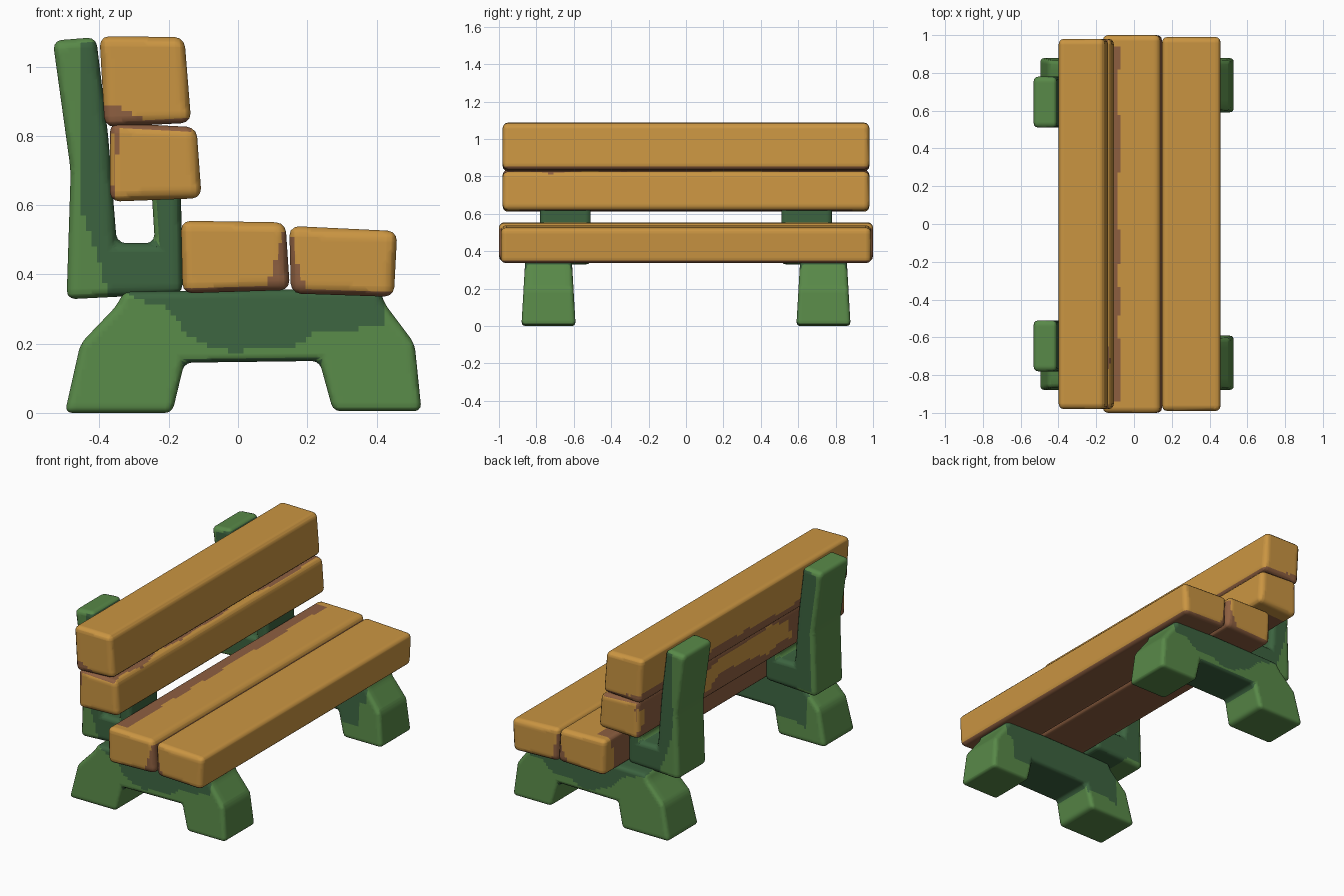
import bpy, bmesh, math
from mathutils import Vector, noise

if "Cube" in bpy.data.objects:
    bpy.data.objects.remove(bpy.data.objects["Cube"])


def material(name, rgb):
    m = bpy.data.materials.new(name)
    m.use_nodes = True
    m.diffuse_color = (*rgb, 1)
    m.node_tree.nodes["Principled BSDF"].inputs["Base Color"].default_value = (*rgb, 1)
    return m


wood = material("golden wood", (0.59, 0.30, 0.054))
worn = material("brown worn wood", (0.27, 0.115, 0.052))
paint = material("green paint", (0.098, 0.25, 0.065))
aged = material("dark green paint", (0.045, 0.125, 0.05))


def ragged(p, scale=7):
    """Signed noise that roughens the edge between two paints."""
    return noise.noise(Vector(p) * scale)


def solid(name, profile, y0, y1, bevel, mats, rule, shape=None):
    """Extrude an x-z profile along y, soften its edges, slice it and paint it."""
    bm = bmesh.new()
    base = bm.faces.new([bm.verts.new((x, y0, z)) for x, z in profile])
    ext = bmesh.ops.extrude_face_region(bm, geom=[base])["geom"]
    for v in ext:
        if isinstance(v, bmesh.types.BMVert):
            v.co.y = y1
    bmesh.ops.recalc_face_normals(bm, faces=bm.faces)
    if shape:
        for v in bm.verts:
            v.co = shape(v.co)
    bmesh.ops.bevel(bm, geom=bm.edges[:], offset=bevel, segments=3, profile=0.5,
                    affect='EDGES', clamp_overlap=True)
    # slice on a grid so the paint borders can follow the rule
    for axis, step in enumerate((0.015, 0.03, 0.015)):
        lo = min(v.co[axis] for v in bm.verts)
        hi = max(v.co[axis] for v in bm.verts)
        count = int((hi - lo) / step)
        for i in range(1, count):
            co, no = Vector(), Vector()
            co[axis], no[axis] = lo + (hi - lo) * i / count, 1
            bmesh.ops.bisect_plane(bm, geom=bm.verts[:] + bm.edges[:] + bm.faces[:],
                                   plane_co=co, plane_no=no, dist=1e-5)
    bm.normal_update()
    for f in bm.faces:
        f.material_index = int(rule(f.calc_center_median(), f.normal))
    mesh = bpy.data.meshes.new(name)
    bm.to_mesh(mesh)
    bm.free()
    for m in mats:
        mesh.materials.append(m)
    ob = bpy.data.objects.new(name, mesh)
    bpy.context.collection.objects.link(ob)
    bpy.ops.object.select_all(action='DESELECT')
    ob.select_set(True)
    bpy.context.view_layer.objects.active = ob
    bpy.ops.object.shade_smooth_by_angle(angle=math.radians(40))


# Wear rules for the planks: hidden, gap and rear faces are brown
def wear_top(p, n):
    low = 0.855 + 0.25 * max(0, -0.25 - p.x) + 0.03 * ragged(p)
    return n.z < -0.5 or (p.z < low and n.x < 0.4)


def wear_lower(p, n):
    if n.x < -0.4:
        near_post = 0.45 < abs(p.y) + 0.1 * ragged(p, 5) < 0.96
        return near_post or not 0.67 < p.z + 0.06 * ragged(p, 5) < 0.8
    top = n.z > 0.5 and p.x < -0.145 + 0.05 * ragged(p, 4)
    edge = abs(n.y) > 0.6 and p.x < -0.35 + 0.02 * ragged(p)
    return top or edge or (n.z < -0.8 and abs(p.y) < 0.9)


def wear_seat_back(p, n):
    wedge = p.x > 0.07 + 0.4 * (p.z - 0.35) + 0.03 * ragged(p) and p.z < 0.5
    strip = n.z > 0.5 and p.x < -0.077 + 0.025 * ragged(p) and abs(p.y) < 0.95
    rear = n.x < -0.4 and abs(p.y) < 0.9 + 0.05 * ragged(p)
    return n.z < -0.5 or (n.x > 0.6 and p.z < 0.52) or strip or wedge or rear


def wear_seat_front(p, n):
    wedge = p.x < 0.205 - 0.35 * (p.z - 0.35) + 0.03 * ragged(p) and p.z < 0.45
    return n.z < -0.6 or (n.x < -0.6 and p.z < 0.5) or wedge


# Planks
planks = [
    ("top_back_plank", [(-0.40, 1.088), (-0.155, 1.085), (-0.135, 0.838), (-0.385, 0.825)], 0.98, wear_top),
    ("lower_back_plank", [(-0.37, 0.838), (-0.12, 0.825), (-0.105, 0.62), (-0.37, 0.61)], 0.98, wear_lower),
    ("rear_seat_plank", [(-0.165, 0.555), (0.137, 0.55), (0.15, 0.355), (-0.16, 0.345)], 1.0, wear_seat_back),
    ("front_seat_plank", [(0.148, 0.54), (0.46, 0.525), (0.45, 0.335), (0.153, 0.345)], 0.99, wear_seat_front),
]
for name, profile, half, rule in planks:
    solid(name, profile, -half, half, 0.028, [wood, worn], rule)

# End supports, one pair on each side
foot = [(-0.50, 0), (-0.19, 0), (-0.155, 0.145), (0.235, 0.15), (0.275, 0.005), (0.53, 0.005),
        (0.51, 0.2), (0.42, 0.32), (0.41, 0.36), (-0.33, 0.35), (-0.35, 0.31), (-0.455, 0.2)]
post = [(-0.535, 1.075), (-0.41, 1.085), (-0.375, 0.8), (-0.35, 0.49), (-0.24, 0.49),
        (-0.25, 0.65), (-0.165, 0.65), (-0.16, 0.345), (-0.495, 0.328), (-0.483, 0.7)]


def foot_taper(co):
    middle = math.copysign(0.735, co.y)
    return Vector((co.x, middle + (co.y - middle) * (1 - 0.4 * co.z), co.z))


def foot_wear(p, n):
    if n.z < -0.4 and p.z > 0.05:
        return True
    if n.y * p.y < -0.3 and abs(p.x) < 0.38:
        return p.z > 0.1 + 0.04 * ragged(p)
    slope = 0.2 * p.x if p.x > 0 else -0.55 * p.x
    return p.z > 0.17 + slope + 0.04 * ragged(p) and -0.34 < p.x < 0.42


def post_wear(p, n):
    if n.y * p.y < -0.5:
        return p.x > -0.5 + 0.04 * ragged(p, 5)
    edge = -0.455 + 0.03 * ragged(p, 5)
    if p.z < 0.55:
        edge += 0.45 * (0.55 - p.z)
    return p.x > edge and n.x > -0.7 and not (p.z > 1.05 and n.z > 0.4)


for side, s in (("left", 1), ("right", -1)):
    solid("foot_" + side, foot, s * 0.59, s * 0.88, 0.03, [paint, aged], foot_wear, foot_taper)
    solid("back_post_" + side, post, s * 0.51, s * 0.78, 0.025, [paint, aged], post_wear)
